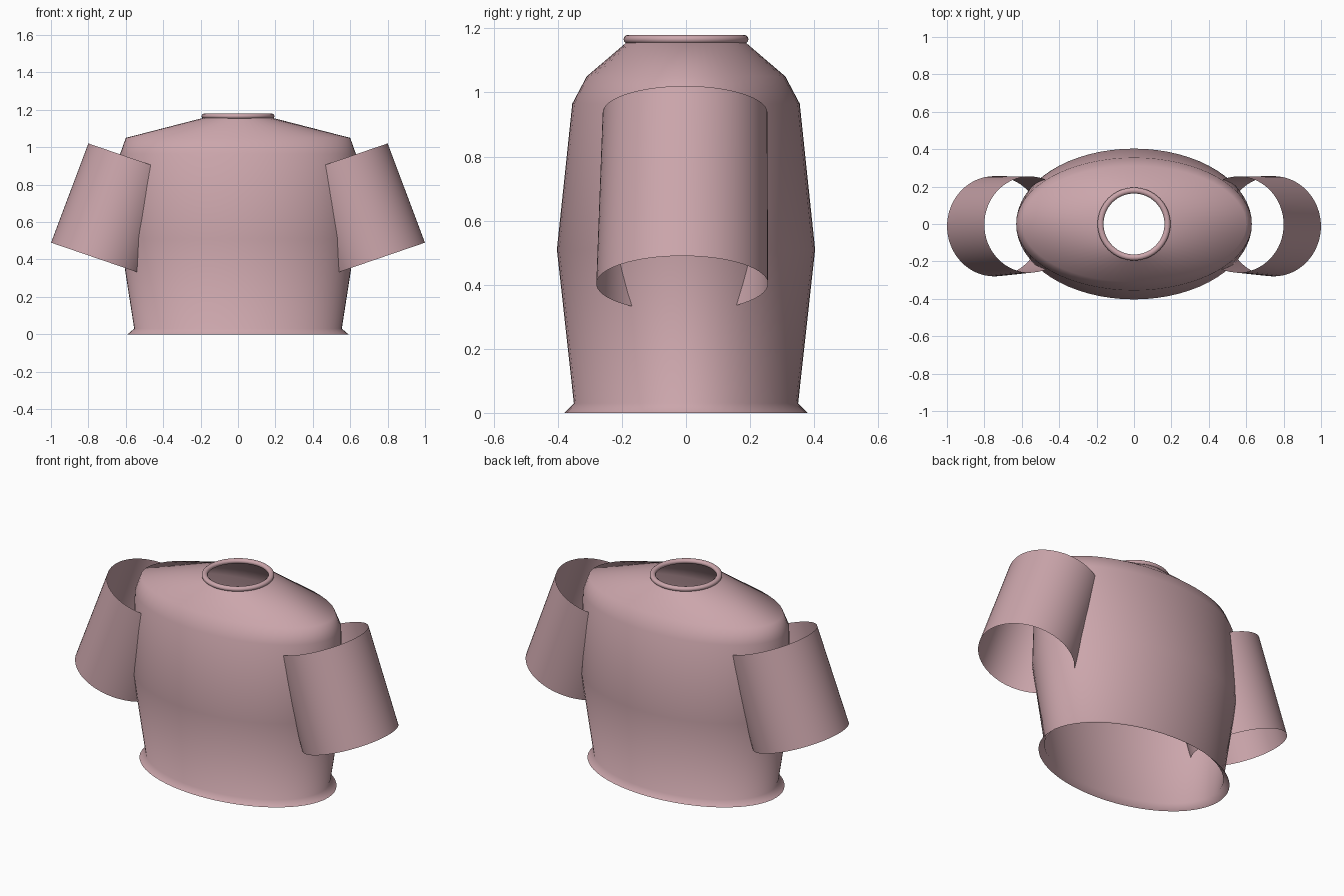
import bpy
import bmesh
from math import cos, sin, pi
from mathutils import Vector

SEGMENTS = 64

cube = bpy.data.objects.get("Cube")
if cube:
    bpy.data.objects.remove(cube, do_unlink=True)

# Single cloth colour
pink = bpy.data.materials.new("dusty_pink_cloth")
pink.use_nodes = True
colour = (0.60, 0.38, 0.41, 1)
pink.diffuse_color = colour
pink.node_tree.nodes["Principled BSDF"].inputs["Base Color"].default_value = colour
pink.node_tree.nodes["Principled BSDF"].inputs["Roughness"].default_value = 0.8


def loft(name, rings, closed=False):
    """Skin a stack of elliptical rings, each (centre, x half-axis, y half-axis)."""
    bm = bmesh.new()
    loops = []
    for centre, u, v in rings:
        angles = [2 * pi * i / SEGMENTS for i in range(SEGMENTS)]
        loops.append([bm.verts.new(centre + u * cos(a) + v * sin(a)) for a in angles])
    pairs = list(zip(loops, loops[1:]))
    if closed:
        pairs.append((loops[-1], loops[0]))
    for low, high in pairs:
        for i in range(SEGMENTS):
            j = (i + 1) % SEGMENTS
            bm.faces.new((low[i], low[j], high[j], high[i]))
    for face in bm.faces:
        face.smooth = True
    mesh = bpy.data.meshes.new(name)
    bm.to_mesh(mesh)
    bm.free()
    mesh.materials.append(pink)
    obj = bpy.data.objects.new(name, mesh)
    bpy.context.collection.objects.link(obj)
    return obj


def flat_ring(z, rx, ry):
    return Vector((0, 0, z)), Vector((rx, 0, 0)), Vector((0, ry, 0))


# Torso: flared hem, slightly full waist, sloping shoulders, open at both ends
profile = [(0, 0.59, 0.38), (0.03, 0.555, 0.35), (0.51, 0.63, 0.403),
           (0.965, 0.63, 0.355), (1.05, 0.60, 0.31), (1.157, 0.185, 0.185)]
loft("torso", [flat_ring(*p) for p in profile])

# Rolled collar around the neck opening
collar = []
for k in range(12):
    t = 2 * pi * k / 12
    r = 0.179 + 0.016 * cos(t)
    collar.append(flat_ring(1.166 + 0.014 * sin(t), r, r))
loft("collar", collar, closed=True)

# Sleeves: open tapered tubes leaning outward and running into the torso
for name, side in (("left_sleeve", 1), ("right_sleeve", -1)):
    across = Vector((side * 0.946, 0, 0.324))
    forward = Vector((0, side, 0))
    cuff = Vector((side * 0.746, -0.012, 0.403))
    shoulder = Vector((side * 0.557, -0.003, 0.937))
    loft(name, [(cuff, across * 0.268, forward * 0.268),
                (shoulder, across * 0.257, forward * 0.257)])
